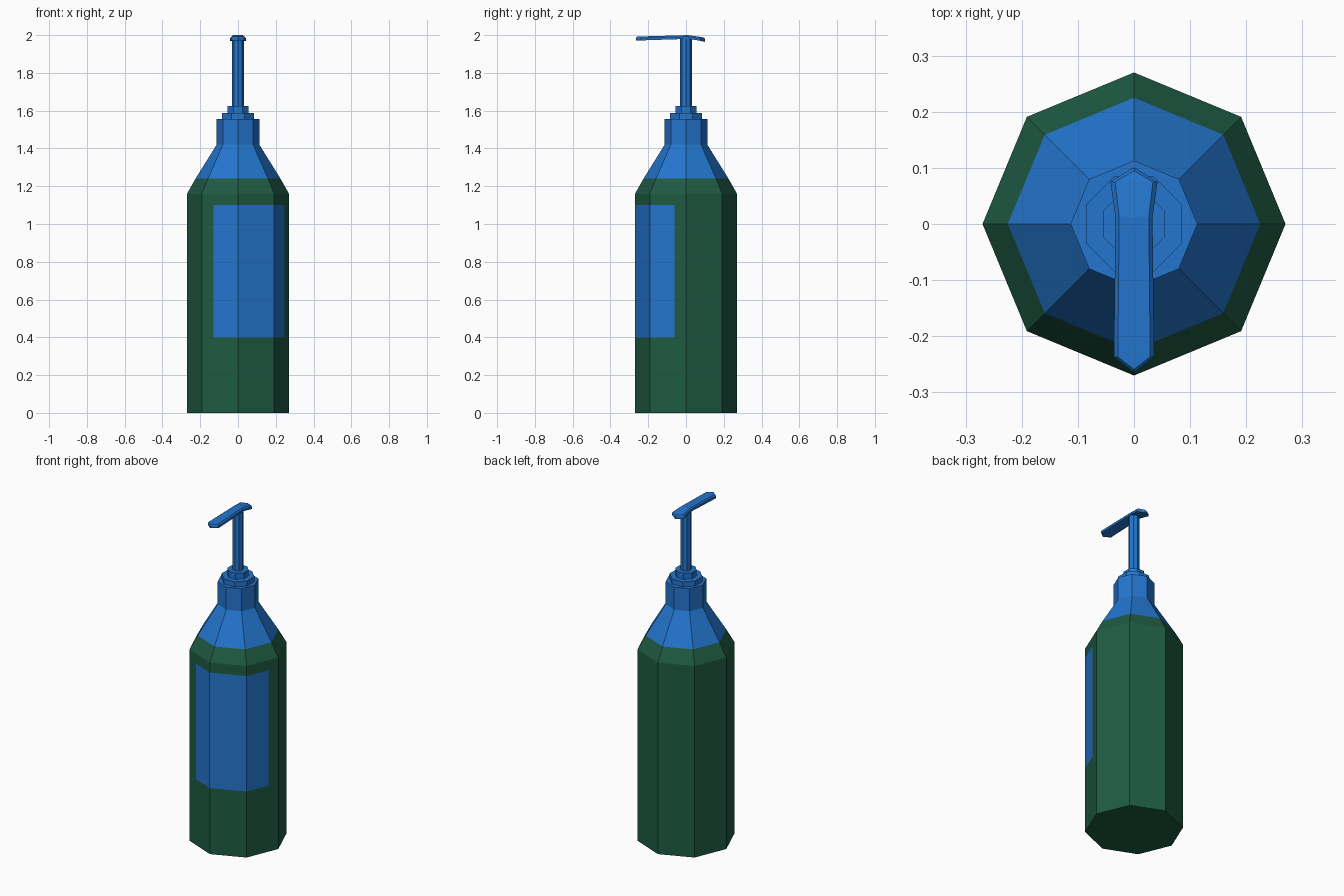
import bpy, math
from mathutils import Vector

if "Cube" in bpy.data.objects:
    bpy.data.objects.remove(bpy.data.objects["Cube"])


def material(name, color):
    m = bpy.data.materials.new(name)
    m.diffuse_color = (*color, 1)
    m.use_nodes = True
    m.node_tree.nodes["Principled BSDF"].inputs["Base Color"].default_value = m.diffuse_color
    return m


GREEN = material("green", (0.013, 0.105, 0.056))
BLUE = material("blue", (0.017, 0.18, 0.62))


def make(name, verts, faces, mat):
    me = bpy.data.meshes.new(name)
    me.from_pydata(verts, [], faces)
    me.materials.append(mat)
    ob = bpy.data.objects.new(name, me)
    bpy.context.collection.objects.link(ob)
    return ob


def lathe(name, profile, mat, turn=0.0, n=8, caps=(True, True)):
    """Stack n-sided rings of (radius, z) into a faceted solid."""
    verts = [(r * math.cos(turn + i * math.tau / n), r * math.sin(turn + i * math.tau / n), z)
             for r, z in profile for i in range(n)]
    faces = [(k * n + i, k * n + (i + 1) % n, (k + 1) * n + (i + 1) % n, (k + 1) * n + i)
             for k in range(len(profile) - 1) for i in range(n)]
    if caps[0]:
        faces.append(tuple(reversed(range(n))))
    if caps[1]:
        faces.append(tuple(range((len(profile) - 1) * n, len(profile) * n)))
    return make(name, verts, faces, mat)


# Bottle body, shoulder and neck
lathe("bottle_body", [(0.27, 0), (0.27, 1.16), (0.225, 1.24)], GREEN, caps=(True, False))
lathe("shoulder_and_neck", [(0.225, 1.24), (0.113, 1.42), (0.113, 1.557)], BLUE, caps=(False, True))

# Pump collars and stem
half = math.pi / 8
lathe("lower_collar", [(0.092, 1.557), (0.092, 1.588)], BLUE, half)
lathe("upper_collar", [(0.06, 1.588), (0.06, 1.625)], BLUE, half)
lathe("pump_stem", [(0.031, 1.625), (0.031, 1.985)], BLUE)

# Nozzle: cross-sections along y as (y, half width, top z, bottom z), pointed at both ends
rows = [(0.075, 0.042, 1.991, 1.97), (0.012, 0.033, 2.0, 1.98), (-0.237, 0.036, 1.993, 1.972)]
verts, faces = [], []
for y, w, top, low in rows:
    verts += [(-w, y, low), (w, y, low), (w, y, top - 0.008), (w * 0.8, y, top),
              (-w * 0.8, y, top), (-w, y, top - 0.008)]
for k in range(len(rows) - 1):
    for i in range(6):
        j = (i + 1) % 6
        faces.append((k * 6 + i, k * 6 + j, k * 6 + 6 + j, k * 6 + 6 + i))
for base, y, top, low, flip in ((0, 0.101, 1.986, 1.964, False), (12, -0.265, 1.992, 1.972, True)):
    t = len(verts)
    verts += [(0, y, low), (0, y, top - 0.006), (0, y - 0.006 * (1 if y > 0 else -1), top)]
    b = base
    end = [(b, t, b + 1), (b + 1, t, t + 1, b + 2), (b + 2, t + 1, t + 2, b + 3),
           (b + 3, t + 2, b + 4), (b + 4, t + 2, t + 1, b + 5), (b + 5, t + 1, t, b)]
    faces += [tuple(reversed(f)) for f in end] if not flip else end
nozzle = make("pump_nozzle", verts, faces, BLUE)

import bmesh
bm = bmesh.new()
bm.from_mesh(nozzle.data)
bmesh.ops.recalc_face_normals(bm, faces=bm.faces)
bm.to_mesh(nozzle.data)
bm.free()

# Label wrapped over three facets, just proud of the body
path = [(-0.13, -0.217), (0, -0.27), (0.191, -0.191), (0.245, -0.061)]
pts = [Vector(p) * 1.004 for p in path]
make("label", [(p.x, p.y, z) for z in (0.4, 1.1) for p in pts],
     [(i, i + 1, i + 5, i + 4) for i in range(3)], BLUE)
